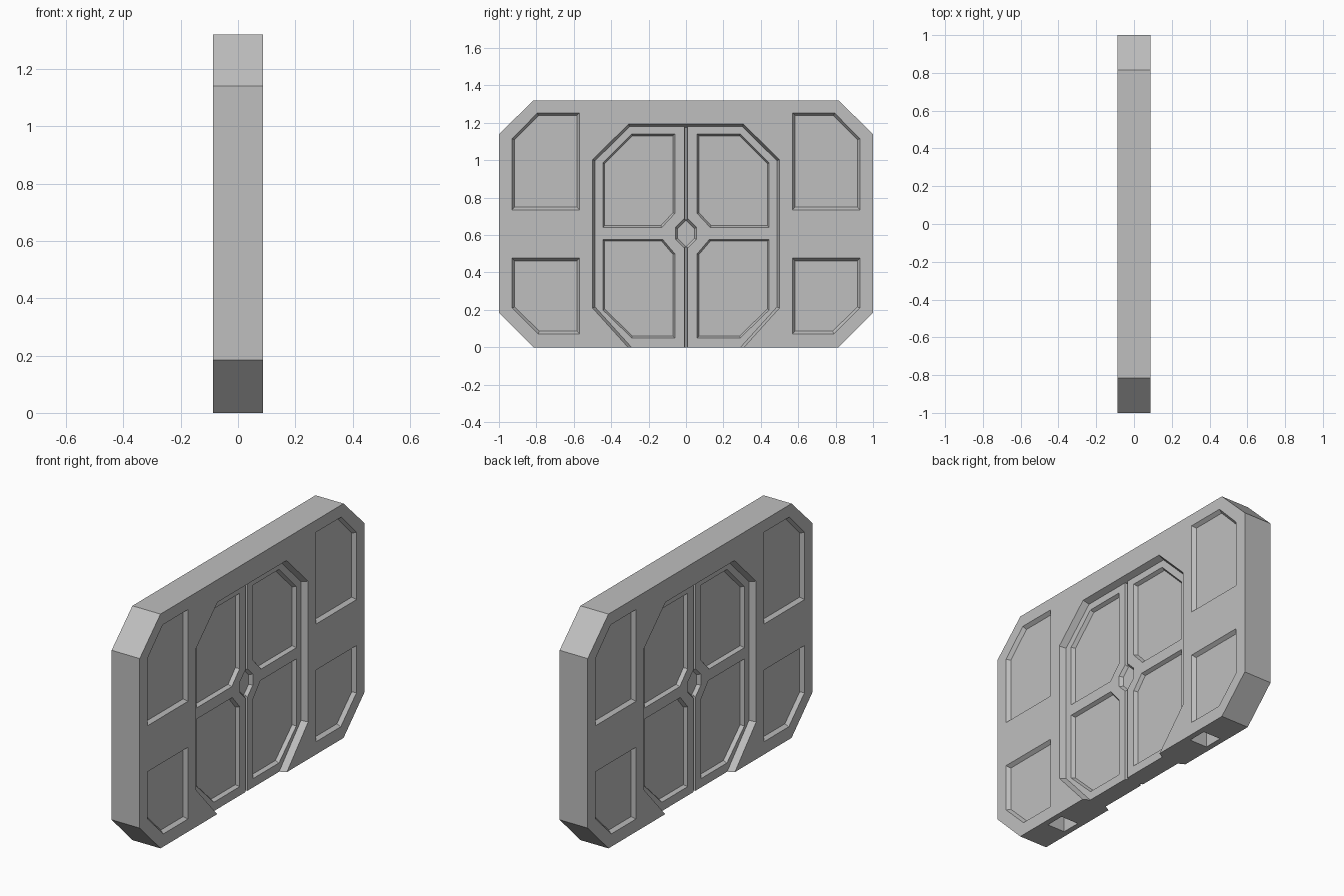
import bpy, bmesh
from mathutils import Vector

if "Cube" in bpy.data.objects:
    bpy.data.objects.remove(bpy.data.objects["Cube"])

HALF = 0.0875      # half the wall thickness
DOOR_DEPTH = 0.035
POCKET_DEPTH = 0.02

grey = bpy.data.materials.new("light grey")
grey.diffuse_color = (0.52, 0.52, 0.52, 1)
grey.use_nodes = True
grey.node_tree.nodes["Principled BSDF"].inputs["Base Color"].default_value = grey.diffuse_color


def mirrored(points):
    """Full outline from its +y half, listed anticlockwise."""
    return points + [(-y, z) for y, z in reversed(points) if abs(y) > 1e-6]


def flip(points):
    return [(-y, z) for y, z in reversed(points)]


def shrink(points, t):
    """Move every edge of an anticlockwise convex outline inwards by t."""
    pts = [Vector(p) for p in points]
    out = []
    for i, p in enumerate(pts):
        a = (p - pts[i - 1]).normalized()
        b = (pts[(i + 1) % len(pts)] - p).normalized()
        na, nb = Vector((-a.y, a.x)), Vector((-b.y, b.x))
        out.append(p + (na + nb) * (t / (1 + na.dot(nb))))
    return out


def prism(bm, low, x0, high, x1):
    """Solid between two outlines lying in planes of constant x."""
    r0 = [bm.verts.new((x0, y, z)) for y, z in low]
    r1 = [bm.verts.new((x1, y, z)) for y, z in high]
    faces = [bm.faces.new(r0), bm.faces.new(r1)]
    n = len(r0)
    for i in range(n):
        j = (i + 1) % n
        faces.append(bm.faces.new((r0[i], r0[j], r1[j], r1[i])))
    bmesh.ops.recalc_face_normals(bm, faces=faces)


def pocket(bm, outline, surface, depth, slope=0.014, over=0.015):
    """Sloping-sided recess cutter on both faces of the wall."""
    for s in (1, -1):
        prism(bm, shrink(outline, slope), s * (surface - depth),
              shrink(outline, -slope * over / depth), s * (surface + over))


def make_object(name, bm):
    mesh = bpy.data.meshes.new(name)
    bm.to_mesh(mesh)
    bm.free()
    ob = bpy.data.objects.new(name, mesh)
    bpy.context.collection.objects.link(ob)
    return ob


# Wall slab with chamfered corners
bm = bmesh.new()
slab = mirrored([(0.815, 0), (1, 0.185), (1, 1.14), (0.815, 1.32)])
prism(bm, slab, -HALF, slab, HALF)
wall = make_object("wall_panel", bm)
wall.data.materials.append(grey)

# Side pockets, door recess and peg sockets
first = bmesh.new()
side_pockets = [
    [(0.57, 0.735), (0.93, 0.735), (0.93, 1.115), (0.795, 1.252), (0.57, 1.252)],
    [(0.57, 0.072), (0.79, 0.072), (0.93, 0.21), (0.93, 0.476), (0.57, 0.476)]]
for p in side_pockets:
    pocket(first, p, HALF, POCKET_DEPTH)
    pocket(first, flip(p), HALF, POCKET_DEPTH)
door = mirrored([(0.22, -0.1), (0.5, 0.21), (0.5, 1.003), (0.307, 1.193)])
pocket(first, door, HALF, DOOR_DEPTH)
for y in (-0.575, 0.575):
    sq = [(y - 0.055, -0.05), (y + 0.055, -0.05), (y + 0.055, 0.1), (y - 0.055, 0.1)]
    prism(first, sq, -0.055, sq, 0.055)

# Door panels and central handle
second = bmesh.new()
face = HALF - DOOR_DEPTH
door_panels = [
    [(0.13, 0.64), (0.445, 0.64), (0.445, 0.985), (0.29, 1.14), (0.06, 1.14), (0.06, 0.715)],
    [(0.06, 0.05), (0.29, 0.05), (0.445, 0.2), (0.445, 0.577), (0.125, 0.577), (0.06, 0.5)]]
for p in door_panels:
    pocket(second, p, face, POCKET_DEPTH, 0.01)
    pocket(second, flip(p), face, POCKET_DEPTH, 0.01)
handle = mirrored([(0, 0.52), (0.057, 0.577), (0.057, 0.64), (0, 0.697)])
pocket(second, handle, face, 0.018, 0.012)

# Seam between the door leaves
third = bmesh.new()
seam = mirrored([(0.009, -0.1), (0.009, 1.179)])
pocket(third, seam, face, 0.012, 0.003, 0.01)

cutters = [make_object(n, b) for n, b in
           (("recess_cutter", first), ("door_panel_cutter", second), ("seam_cutter", third))]
for c in cutters:
    c.hide_render = True
    mod = wall.modifiers.new(c.name, 'BOOLEAN')
    mod.operation, mod.solver, mod.object = 'DIFFERENCE', 'EXACT', c

# Bake the cuts and drop the cutters
graph = bpy.context.evaluated_depsgraph_get()
wall.data = bpy.data.meshes.new_from_object(wall.evaluated_get(graph))
wall.modifiers.clear()
for c in cutters:
    bpy.data.objects.remove(c)
wall.data.materials.clear()
wall.data.materials.append(grey)
for poly in wall.data.polygons:
    poly.material_index = 0
